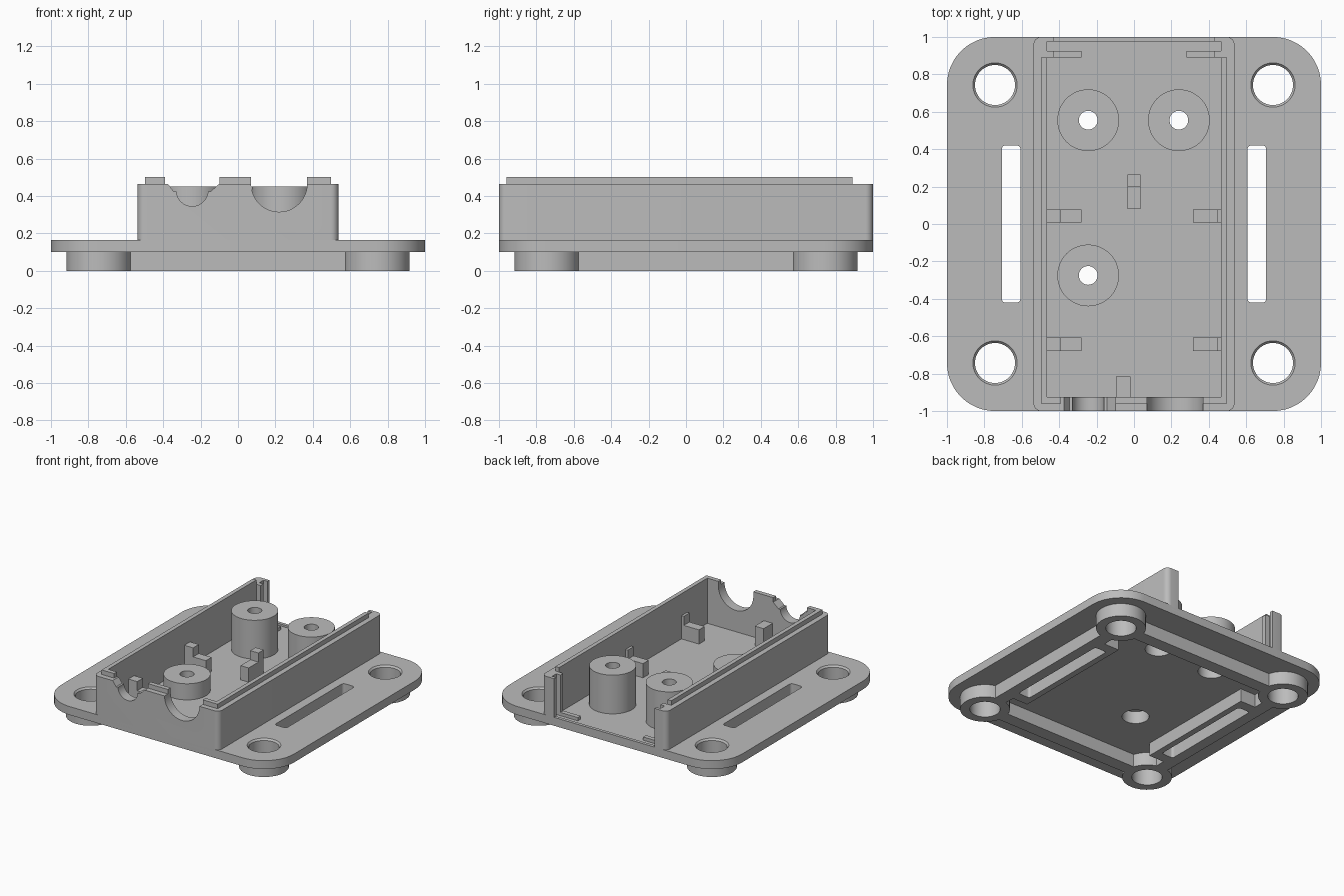
import bpy, bmesh, math
from mathutils import Matrix

old = bpy.data.objects.get("Cube")
if old:
    bpy.data.objects.remove(old, do_unlink=True)

grey = bpy.data.materials.new("plain_grey")
grey.use_nodes = True
COLOUR = (0.5, 0.5, 0.5, 1)
grey.diffuse_color = COLOUR
grey.node_tree.nodes["Principled BSDF"].inputs["Base Color"].default_value = COLOUR
parts = []


def finish(name, bm):
    bmesh.ops.recalc_face_normals(bm, faces=bm.faces)
    mesh = bpy.data.meshes.new(name)
    bm.to_mesh(mesh)
    bm.free()
    mesh.materials.append(grey)
    ob = bpy.data.objects.new(name, mesh)
    bpy.context.scene.collection.objects.link(ob)
    parts.append(ob)
    return ob


def prism(name, pts, lo, hi, along_y=False, bevel=0):
    """Extrude an outline from lo to hi, along z or along y."""
    bm = bmesh.new()
    place = (lambda a, b, h: (a, h, b)) if along_y else (lambda a, b, h: (a, b, h))
    bottom = [bm.verts.new(place(a, b, lo)) for a, b in pts]
    top = [bm.verts.new(place(a, b, hi)) for a, b in pts]
    rims = [bm.faces.new(bottom), bm.faces.new(top)]
    for i in range(len(pts)):
        j = (i + 1) % len(pts)
        bm.faces.new((bottom[i], bottom[j], top[j], top[i]))
    if bevel:
        edges = [e for f in rims for e in f.edges]
        bmesh.ops.bevel(bm, geom=edges, offset=bevel, segments=4, profile=0.5, affect='EDGES')
    return finish(name, bm)


def rounded(x0, x1, y0, y1, r, n=6):
    pts = []
    corners = ((x1 - r, y1 - r), (x0 + r, y1 - r), (x0 + r, y0 + r), (x1 - r, y0 + r))
    for k, (cx, cy) in enumerate(corners):
        for i in range(n + 1):
            a = math.pi / 2 * (k + i / n)
            pts.append((cx + r * math.cos(a), cy + r * math.sin(a)))
    return pts


def box(name, x0, x1, y0, y1, z0, z1):
    return prism(name, [(x0, y0), (x1, y0), (x1, y1), (x0, y1)], z0, z1)


def tube(name, x, y, r, z0, z1, r_top=None):
    bm = bmesh.new()
    bmesh.ops.create_cone(bm, cap_ends=True, segments=48, radius1=r,
                          radius2=r if r_top is None else r_top, depth=z1 - z0,
                          matrix=Matrix.Translation((x, y, (z0 + z1) / 2)))
    return finish(name, bm)


def cut(target, *cutters):
    """Subtract the cutters from the target, then discard them."""
    for c in cutters:
        mod = target.modifiers.new("cut", 'BOOLEAN')
        mod.operation = 'DIFFERENCE'
        mod.solver = 'EXACT'
        mod.object = c
    graph = bpy.context.evaluated_depsgraph_get()
    mesh = bpy.data.meshes.new_from_object(target.evaluated_get(graph))
    target.modifiers.clear()
    target.data = mesh
    for c in cutters:
        parts.remove(c)
        bpy.data.objects.remove(c, do_unlink=True)


PLATE_Z, FLOOR, RIM, FOOT, HOLE = 0.165, 0.15, 0.465, 0.743, 0.107
CORNERS = [(sx * FOOT, sy * FOOT) for sx in (-1, 1) for sy in (-1, 1)]
POSTS = [("back_left_post", 0.24, 0.555, 0.45), ("back_right_post", -0.245, 0.555, 0.45),
         ("front_right_post", -0.245, -0.275, 0.275)]


def slot(s):
    return prism("slot", rounded(s * 0.657 - 0.05, s * 0.657 + 0.05, -0.42, 0.42, 0.02), -0.1, 0.3)


# base plate with corner holes, long slots, screw holes and sunken floor
plate = prism("base_plate", rounded(-1, 1, -1, 1, 0.257, 12), 0.1, PLATE_Z, bevel=0.028)
cutters = [slot(-1), slot(1), box("floor", -0.465, 0.465, -0.925, 0.975, FLOOR, 0.6)]
for x, y in CORNERS:
    cutters += [tube("hole", x, y, HOLE, -0.1, 0.3),
                tube("chamfer", x, y, HOLE - 0.01, PLATE_Z - 0.025, PLATE_Z + 0.01, HOLE + 0.02)]
cutters += [tube("bore", x, y, 0.095, -0.1, 0.3) for _, x, y, _ in POSTS]
cut(plate, *cutters)

# feet
for x, y in CORNERS:
    name = ("front" if y < 0 else "back") + ("_left" if x > 0 else "_right") + "_foot"
    foot = tube(name, x, y, 0.175, 0, 0.11)
    cut(foot, tube("hole", x, y, HOLE, -0.1, 0.3))

# ribs under the plate
for s in (-1, 1):
    side = "left" if s > 0 else "right"
    box(("back" if s > 0 else "front") + "_rib", -0.6, 0.6, s * 0.69, s * 0.79, 0, 0.11)
    for t in (-1, 1):
        box(side + "_rib_end", s * 0.69, s * 0.79, t * 0.5, t * 0.6, 0, 0.11)
    frame = box(side + "_slot_frame", s * 0.56, s * 0.79, -0.5, 0.5, 0, 0.11)
    cut(frame, slot(s))

# case walls, open at the back, with cable notches in the front
case = prism("case_walls", rounded(-0.537, 0.537, -1, 1, 0.04), 0.13, RIM)
notch = [(-0.39, 0.6), (-0.39, RIM), (-0.375, RIM), (-0.345, 0.425), (-0.145, 0.425),
         (-0.1, RIM), (-0.1, 0.6)]


def round_notch(x, z, r):
    ring = [(x + r * math.cos(i * math.pi / 24), z + r * math.sin(i * math.pi / 24)) for i in range(48)]
    return prism("round_notch", ring, -1.1, -0.9, True)


cut(case, box("cavity", -0.465, 0.465, -0.925, 0.975, 0, 0.6),
    box("back_opening", -0.43, 0.43, 0.9, 1.1, PLATE_Z, 0.6),
    round_notch(0.22, RIM, 0.15), round_notch(-0.245, 0.43, 0.085),
    prism("wide_notch", notch, -1.1, -0.9, True))

# raised lip on the rim
for a, b in ((-0.497, -0.39), (-0.1, 0.07), (0.37, 0.497)):
    box("front_lip", a, b, -0.96, -0.925, RIM, 0.5)
for s in (-1, 1):
    side = "left" if s > 0 else "right"
    box(side + "_lip", s * 0.465, s * 0.497, -0.925, 0.89, RIM, 0.5)
    # guides for the back panel
    box(side + "_panel_guide", s * 0.43, s * 0.468, 0.89, 0.925, FLOOR - 0.01, RIM)
    box(side + "_panel_stop", s * 0.28, s * 0.43, 0.89, 0.925, FLOOR - 0.01, 0.175)
    # stepped board supports on the side walls
    inner, step = (0.315, 0.445) if s > 0 else (0.28, 0.39)
    for y in (0.042, -0.643):
        box(side + "_support", s * inner, s * 0.468, y - 0.035, y + 0.035, FLOOR - 0.01, 0.26)
        box(side + "_support_step", s * step, s * 0.468, y - 0.035, y + 0.035, 0.26, 0.33)

# supports on the middle of the floor and behind the front wall
box("middle_support", -0.035, 0.035, 0.08, 0.2, FLOOR - 0.01, 0.26)
box("middle_support_step", -0.035, 0.035, 0.2, 0.265, FLOOR - 0.01, 0.33)
box("front_support", -0.095, -0.02, -0.93, -0.815, FLOOR - 0.01, 0.3)

# screw posts, counterbored from below
for name, x, y, top in POSTS:
    post = tube(name, x, y, 0.165, 0.11, top)
    cut(post, tube("screw_hole", x, y, 0.05, -0.1, 0.7),
        tube("counterbore", x, y, 0.095, -0.1, top - 0.08))

# smooth shading on the round parts
bpy.ops.object.select_all(action='DESELECT')
for ob in parts:
    ob.select_set(True)
bpy.context.view_layer.objects.active = plate
bpy.ops.object.shade_smooth_by_angle(angle=math.radians(30))
